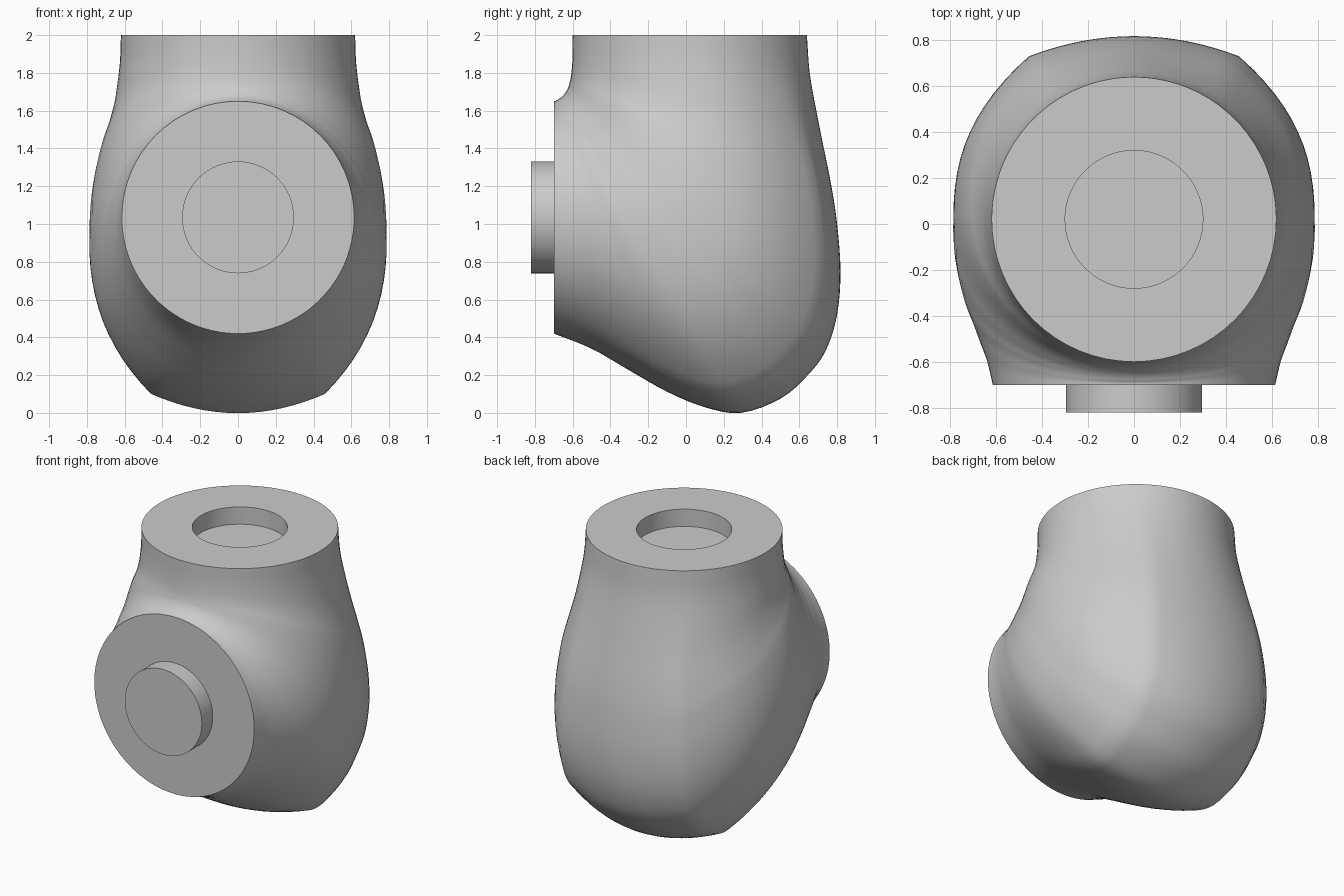
import bpy, bmesh, math
from mathutils import Vector

cube = bpy.data.objects.get("Cube")
if cube:
    bpy.data.objects.remove(cube, do_unlink=True)

grey = bpy.data.materials.new("plain grey")
grey.use_nodes = True
grey.diffuse_color = (0.6, 0.6, 0.6, 1)
for node in grey.node_tree.nodes:
    if node.type == "BSDF_PRINCIPLED":
        node.inputs["Base Color"].default_value = grey.diffuse_color


def finish(name, bm):
    """Turn a bmesh into a smooth shaded object with sharp rims."""
    bmesh.ops.recalc_face_normals(bm, faces=bm.faces)
    mesh = bpy.data.meshes.new(name)
    bm.to_mesh(mesh)
    bm.free()
    mesh.materials.append(grey)
    obj = bpy.data.objects.new(name, mesh)
    bpy.context.collection.objects.link(obj)
    bpy.ops.object.select_all(action="DESELECT")
    obj.select_set(True)
    bpy.context.view_layer.objects.active = obj
    bpy.ops.object.shade_smooth_by_angle(angle=math.radians(35))
    return obj


# Fan of slices from the top opening to the front disc:
# inner y, inner z, outer y, outer z, half width
STATIONS = [
    (-.60, 2, .64, 2, .62),
    (-.60, 1.92, .655, 1.8, .625),
    (-.602, 1.86, .69, 1.6, .64),
    (-.605, 1.82, .73, 1.4, .66),
    (-.608, 1.79, .77, 1.2, .69),
    (-.612, 1.765, .80, 1, .725),
    (-.617, 1.745, .818, .75, .755),
    (-.623, 1.725, .80, .52, .775),
    (-.63, 1.71, .74, .33, .785),
    (-.638, 1.697, .645, .2, .787),
    (-.647, 1.685, .5, .075, .785),
    (-.655, 1.676, .29, 0, .768),
    (-.664, 1.668, .1, .03, .745),
    (-.673, 1.662, -.1, .112, .71),
    (-.682, 1.657, -.3, .225, .675),
    (-.69, 1.652, -.5, .34, .64),
    (-.70, 1.65, -.7, .42, .615),
]
LAST = len(STATIONS) - 1


def station(t):
    """Smooth interpolation between the slices."""
    i = min(int(t), LAST - 1)
    f = t - i
    b, c = Vector(STATIONS[i]), Vector(STATIONS[i + 1])
    a = Vector(STATIONS[i - 1]) if i > 0 else b * 2 - c
    d = Vector(STATIONS[i + 2]) if i + 2 <= LAST else c * 2 - b
    return b + (c - a) * (f / 2) + (a * 2 - b * 5 + c * 4 - d) * (f * f / 2) \
        + (b * 3 - a - c * 3 + d) * (f ** 3 / 2)


def half_section(k):
    """Unit half outline: a circle (k=0) blending to a broad-backed shape (k=1)."""
    pts = []
    for j in range(8):                      # shallow back band
        x = .6 * j / 8
        round_u, flat_u = math.sqrt(1 - x * x), 1 - .12 * (x / .6) ** 2
        pts.append((x, round_u + (flat_u - round_u) * k))
    for j in range(12):                     # crowned flank
        s = 1 - j / 12
        round_x, round_u = math.sqrt(1 - (.8 * s) ** 2), .8 * s
        flat_x, flat_u = 1 - .4 * s ** 2.35, .88 * s
        pts.append((round_x + (flat_x - round_x) * k,
                    round_u + (flat_u - round_u) * k))
    for j in range(17):                     # rounded inner half
        a = math.pi / 2 * j / 16
        pts.append((math.cos(a), -math.sin(a)))
    pts[-1] = (0, -1)
    return pts


def ring(t):
    iy, iz, oy, oz, width = station(t)
    inner, outer = Vector((0, iy, iz)), Vector((0, oy, oz))
    mid, half = (inner + outer) / 2, (outer - inner) / 2
    e = min(1, min(t, LAST - t) / 5)
    pts = half_section(e * e * (3 - 2 * e))
    outline = pts + [(-x, u) for x, u in reversed(pts[1:-1])]
    return [mid + half * u + Vector((width * x, 0, 0)) for x, u in outline]


# Elbow body with a round socket sunk into its top
STEPS = 4
rings = [ring(n / STEPS) for n in range(LAST * STEPS + 1)]
top_centre = Vector((0, .02, 2))
socket_rim = [top_centre + (p - top_centre) * (.3 / .62) for p in rings[0]]
socket_floor = [p - Vector((0, 0, .12)) for p in socket_rim]
rings = [socket_floor, socket_rim] + rings

bm = bmesh.new()
loops = [[bm.verts.new(p) for p in r] for r in rings]
count = len(loops[0])
for lower, upper in zip(loops, loops[1:]):
    for i in range(count):
        n = (i + 1) % count
        bm.faces.new((lower[i], lower[n], upper[n], upper[i]))
bm.faces.new(loops[0])
bm.faces.new(loops[-1])
finish("elbow_body", bm)

# Round peg on the front disc
bm = bmesh.new()
bmesh.ops.create_cone(bm, cap_ends=True, segments=64, radius1=.296, radius2=.296, depth=.14)
peg = finish("front_peg", bm)
peg.rotation_euler = (math.pi / 2, 0, 0)
peg.location = (0, -.75, 1.035)
